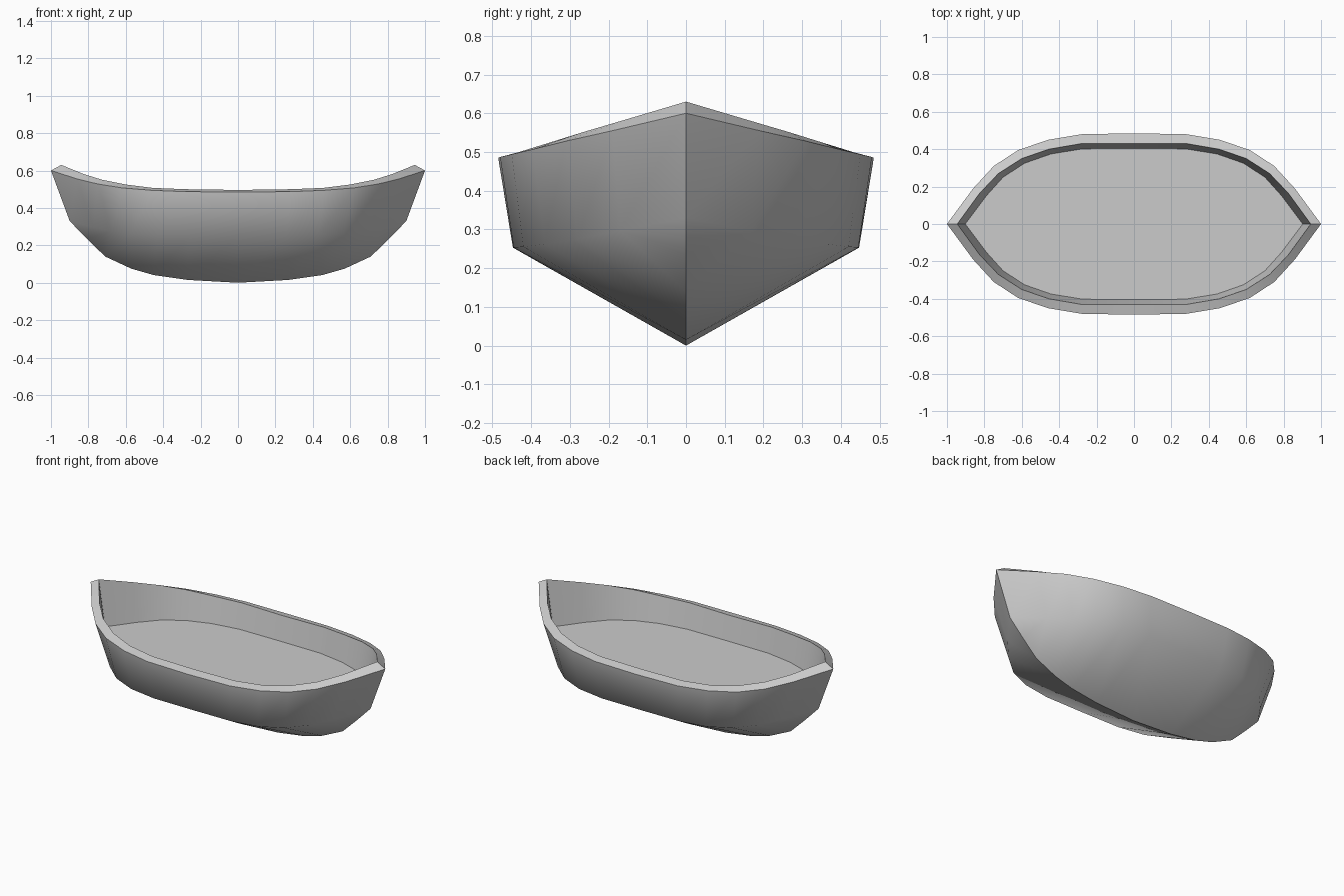
import bpy, bmesh, math

if "Cube" in bpy.data.objects:
    bpy.data.objects.remove(bpy.data.objects["Cube"])

# Half-length guide curves (midship to stem): x, y, z
RIM_OUT = [(0, .485, .485), (.28, .48, .487), (.46, .45, .494), (.62, .395, .507),
           (.75, .31, .528), (.86, .19, .555), (1, 0, .6)]
RIM_IN = [(0, .43, .496), (.28, .43, .5), (.455, .4, .507), (.6, .35, .525),
          (.725, .27, .55), (.825, .165, .581), (.945, 0, .63)]
CHINE = [(0, .447, .253), (.26, .445, .253), (.43, .42, .255), (.57, .365, .262),
         (.675, .28, .275), (.775, .17, .297), (.9, 0, .33)]
FLOOR = [(0, .404), (.275, .402), (.445, .374), (.585, .325), (.7, .25), (.79, .15), (.902, 0)]
KEEL = [(0, 0), (.27, .015), (.45, .041), (.57, .075), (.71, .14), (.81, .237)]
FLOOR_Z = .35


def ring(bm, half):
    """Mirror a quarter curve into a closed 24-point ring."""
    pts = half[::-1] + [(-x, y, z) for x, y, z in half[1:]]
    pts += [(x, -y, z) for x, y, z in pts[1:-1]][::-1]
    return [bm.verts.new(p) for p in pts]


def bridge(bm, a, b):
    n = len(a)
    for i in range(n):
        bm.faces.new((a[i], a[(i + 1) % n], b[(i + 1) % n], b[i]))


bm = bmesh.new()
chine = ring(bm, CHINE)
outer = ring(bm, RIM_OUT)
inner = ring(bm, RIM_IN)
floor = ring(bm, [(x, y, FLOOR_Z) for x, y in FLOOR])

# Sides, rim and inner walls
for a, b in ((chine, outer), (outer, inner), (inner, floor)):
    bridge(bm, a, b)
bm.faces.new(floor)

# V bottom from chine to keel, on both sides
keel = [bm.verts.new((x, 0, z)) for x, z in KEEL[::-1]]
keel += [bm.verts.new((-x, 0, z)) for x, z in KEEL[1:]]
line = [chine[0]] + keel + [chine[12]]
for side in (chine[:13], [chine[0]] + chine[:11:-1]):
    for i in range(12):
        quad = dict.fromkeys((side[i], side[i + 1], line[i + 1], line[i]))
        bm.faces.new(list(quad))

bmesh.ops.recalc_face_normals(bm, faces=bm.faces[:])
mesh = bpy.data.meshes.new("boat_hull")
bm.to_mesh(mesh)
bm.free()
hull = bpy.data.objects.new("boat_hull", mesh)
bpy.context.collection.objects.link(hull)

# Smooth sides with crisp rim, stem and keel
bpy.context.view_layer.objects.active = hull
hull.select_set(True)
bpy.ops.object.shade_smooth_by_angle(angle=math.radians(60))
for e in mesh.edges:
    if all(abs(mesh.vertices[v].co.y) < 1e-5 for v in e.vertices):
        e.use_edge_sharp = True
